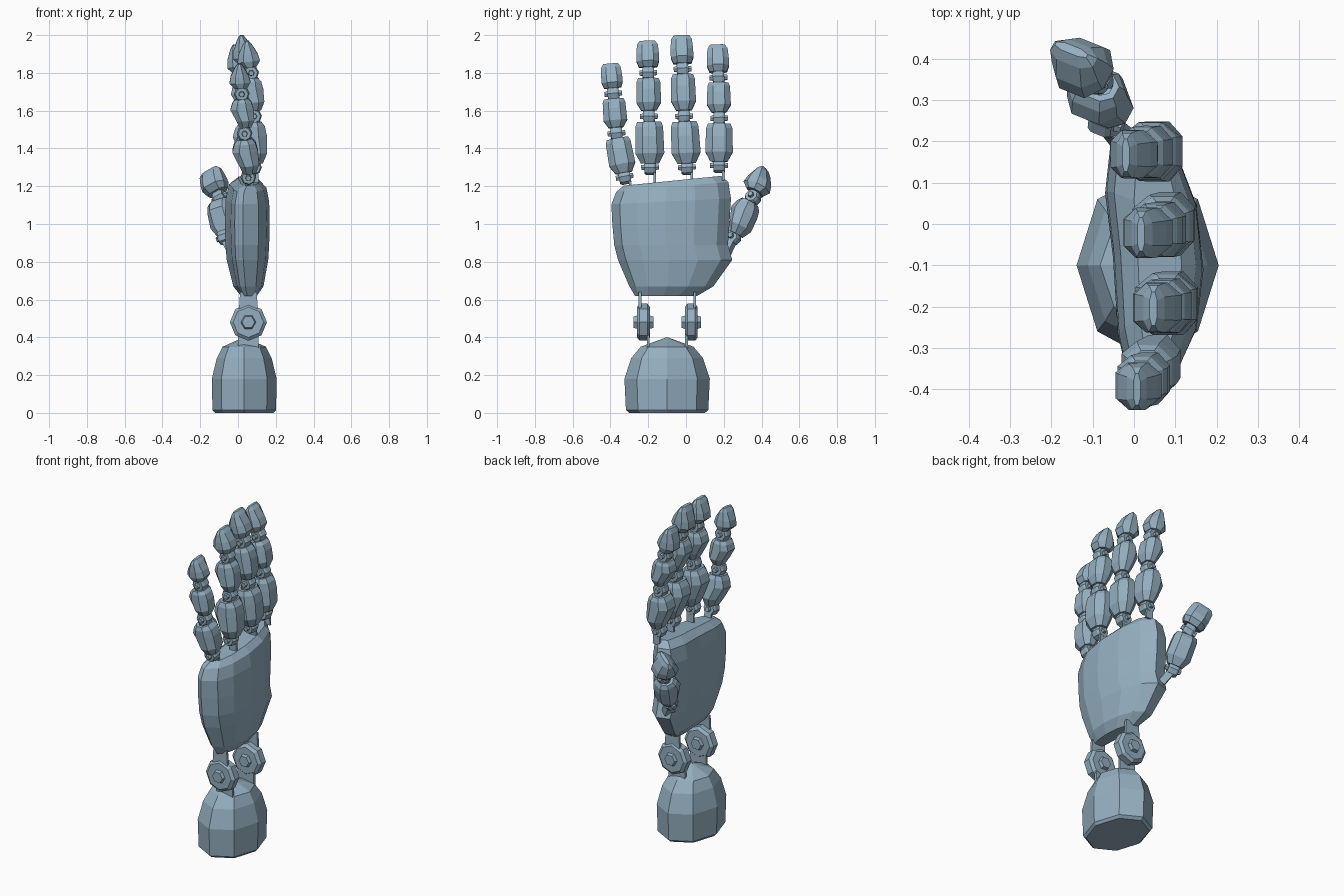
import bpy, bmesh, math
from mathutils import Vector, Matrix

if "Cube" in bpy.data.objects:
    bpy.data.objects.remove(bpy.data.objects["Cube"])

steel = bpy.data.materials.new("blue_grey_metal")
steel.diffuse_color = (.30, .43, .53, 1)
steel.use_nodes = True
steel.node_tree.nodes["Principled BSDF"].inputs["Base Color"].default_value = steel.diffuse_color


def loft(name, rings, matrix=Matrix()):
    """Skin a list of equal-length point rings and cap both ends."""
    bm = bmesh.new()
    rows = [[bm.verts.new(matrix @ Vector(p)) for p in ring] for ring in rings]
    n = len(rows[0])
    for a, b in zip(rows, rows[1:]):
        for i in range(n):
            j = (i + 1) % n
            bm.faces.new((a[i], a[j], b[j], b[i]))
    bm.faces.new(rows[0][::-1])
    bm.faces.new(rows[-1])
    bmesh.ops.recalc_face_normals(bm, faces=bm.faces)
    mesh = bpy.data.meshes.new(name)
    bm.to_mesh(mesh)
    bm.free()
    mesh.materials.append(steel)
    ob = bpy.data.objects.new(name, mesh)
    bpy.context.collection.objects.link(ob)
    return ob


def frame(p, q, turn=0):
    """Local axes at p: z toward q, x toward the back of the hand, y across."""
    p, q = Vector(p), Vector(q)
    z = (q - p).normalized()
    x = Vector((math.cos(turn), math.sin(turn), 0))
    y = z.cross(x).normalized()
    x = y.cross(z)
    m = Matrix((x, y, z)).transposed().to_4x4()
    m.translation = p
    return m


def disc(name, m, r, w, sides):
    rings = [[(s * math.cos(a), y, s * math.sin(a))
              for a in [math.tau * i / sides for i in range(sides)]]
             for y, s in ((-w / 2, r * .82), (-w * .3, r), (w * .3, r), (w / 2, r * .82))]
    loft(name, rings, m)


def strap(name, m, y, z0, z1, w0, w1, t):
    loft(name, [[(-w, y - t, z), (w, y - t, z), (w, y + t, z), (-w, y + t, z)]
                for z, w in ((z0, w0), (z1, w1))], m)


def hinge(name, m, r, w, up, down, side=1):
    disc(name + "_hub", m, r, w * .65, 8)
    disc(name + "_bolt", m, r * .42, w, 6)
    strap(name + "_upper_strap", m, -side * w * .18, 0, up, r * .55, r * .45, w * .07)
    strap(name + "_lower_strap", m, side * w * .24, -down, 0, r * .55, r * .55, w * .07)


def oct_ring(z, h, xp, xb):
    c, d = (xp + xb) / 2, (xb - xp) / 2
    return [(xb, -h * .5, z), (xb, h * .5, z), (c + d * .4, h, z), (c - d * .45, h, z),
            (xp, h * .55, z), (xp, -h * .55, z), (c - d * .45, -h, z), (c + d * .4, -h, z)]


# Shell profiles: along length, half width, pad side, back side
PHALANX = [(0, .62, -.35, .6), (.25, 1, -.6, .9), (.66, .97, -1.05, .88),
           (.88, .95, -.85, .75), (1, .82, -.6, .5), (1, .6, -.4, .35), (.8, .55, -.35, .3)]
TIP = [(0, .8, -.65, .55), (.22, 1, -1.1, .9), (.5, 1, -.95, .75),
       (.85, .92, -.5, .35), (1, .68, -.2, .1)]


def finger(name, pts, widths, turn=0, root=.08):
    joints = ("knuckle", "middle_joint", "end_joint")
    for i, (p, q) in enumerate(zip(pts, pts[1:])):
        m = frame(p, q, turn)
        length = (Vector(q) - Vector(p)).length
        last = i == len(pts) - 2
        z0, z1 = (.02 if i == 0 else .03), (length if last else length - .028)
        h = widths[i]
        loft(f"{name}_segment_{i + 1}",
             [oct_ring(z0 + t * (z1 - z0), h * w, h * a, h * b)
              for t, w, a, b in (TIP if last else PHALANX)], m)
        hinge(f"{name}_{joints[i]}", m, .041, .094, .06, root if i == 0 else .06)


# Wrist cuff: domed octagon
loft("wrist_cuff", [[(.033 + sx * math.cos(a), -.1 + sy * math.sin(a), z)
                     for a in [math.tau * i / 8 for i in range(8)]]
                    for z, sx, sy in ((0, .155, .2), (.015, .168, .218), (.18, .172, .226),
                                      (.29, .145, .19), (.35, .115, .14), (.4, .004, .004))])

# Palm: rounded slab, flatter on the inner side, top edge sloping to the little finger
SECTION = [(0, .4), (.07, .75), (.22, .93), (.45, 1), (.7, .93), (.9, .72), (1, .42),
           (.96, .06), (.75, 0), (.5, .08), (.2, .13), (.05, .22)]
PALM = [(.62, -.27, .06, .015, .1, 0), (.67, -.3, .145, -.025, .135, 0),
        (.81, -.36, .245, -.06, .16, 0), (.89, -.38, .222, -.066, .165, 0),
        (1.0, -.39, .23, -.07, .168, 0), (1.12, -.395, .238, -.066, .165, .05),
        (1.195, -.37, .224, -.048, .15, .09), (1.228, -.33, .185, .0, .115, .1)]
loft("palm", [[(x0 + v * (x1 - x0), y0 + u * (y1 - y0), z + k * (y0 + u * (y1 - y0) + .08))
               for u, v in SECTION] for z, y0, y1, x0, x1, k in PALM])

# Two mirrored wrist hinges
for name, y, side in (("outer_wrist_hinge", -.225, 1), ("inner_wrist_hinge", .028, -1)):
    hinge(name, Matrix.Translation((.055, y, .48)), .098, .105, .16, .14, side)

# Fingers: knuckle, middle joint, end joint, fingertip
finger("little_finger", [(.055, -.325, 1.25), (.035, -.368, 1.48), (.02, -.385, 1.69),
                         (.01, -.4, 1.85)], (.07, .063, .056))
finger("ring_finger", [(.085, -.19, 1.3), (.085, -.196, 1.57), (.07, -.2, 1.8),
                       (.05, -.205, 1.97)], (.077, .066, .06))
finger("middle_finger", [(.08, .005, 1.3), (.075, -.01, 1.57), (.05, -.018, 1.82),
                         (.02, -.025, 2.0)], (.077, .066, .06))
finger("index_finger", [(.055, .175, 1.31), (.045, .176, 1.56), (.018, .172, 1.775),
                        (-.017, .166, 1.95)], (.073, .063, .058))

# Thumb: turned sideways, two segments, strap into the side of the palm
finger("thumb", [(-.07, .25, .93), (-.095, .355, 1.14), (-.15, .425, 1.285)],
       (.07, .068), math.radians(68), .02)
strap("thumb_root_strap", frame((-.07, .25, .93), (-.02, .2, .84), math.radians(68)),
      0, 0, .11, .022, .03, .02)
